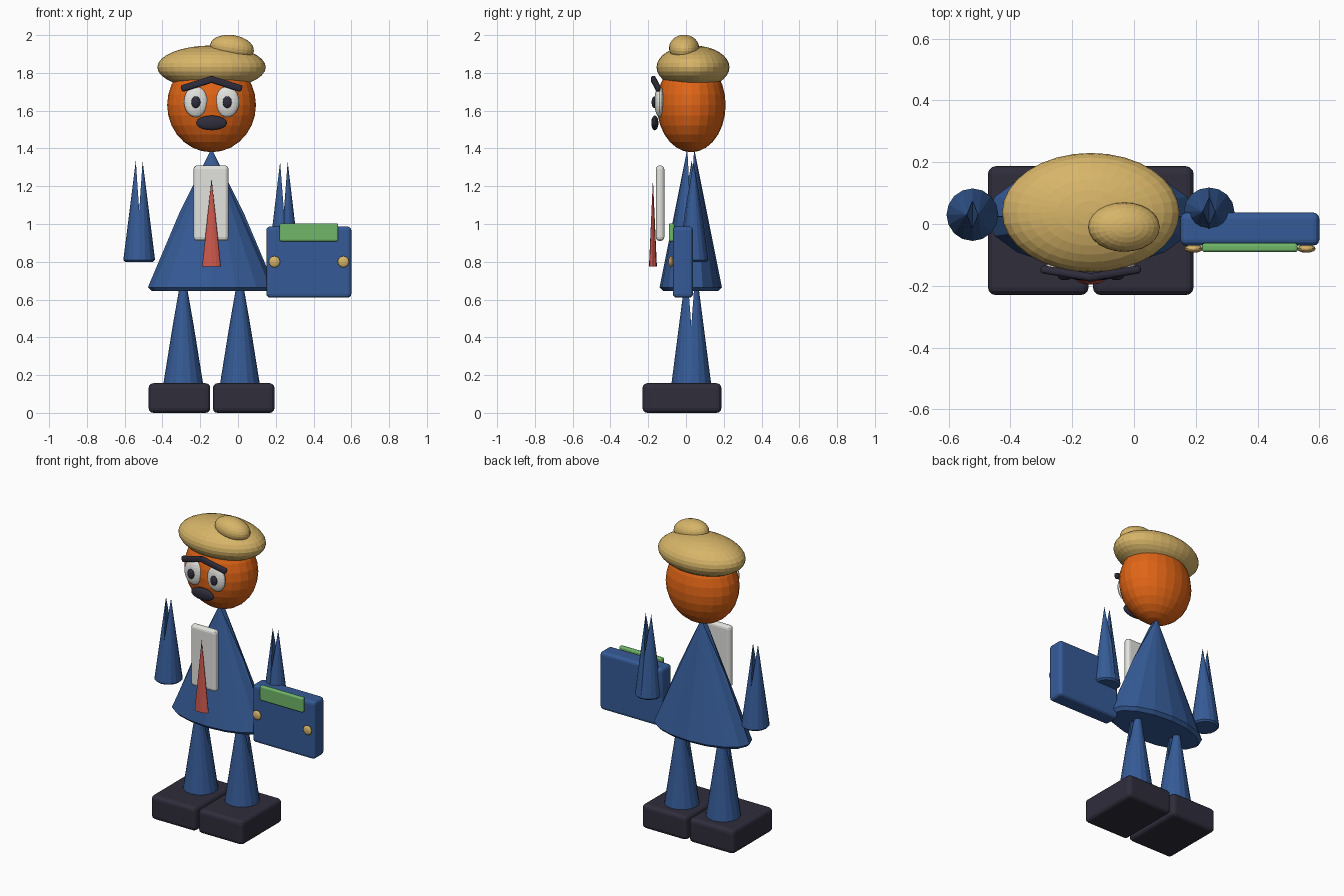
import bpy, bmesh, math
from mathutils import Vector, Matrix

if "Cube" in bpy.data.objects:
    bpy.data.objects.remove(bpy.data.objects["Cube"])


def mat(name, rgb):
    m = bpy.data.materials.new(name)
    m.diffuse_color = (*rgb, 1)
    m.use_nodes = True
    m.node_tree.nodes["Principled BSDF"].inputs["Base Color"].default_value = m.diffuse_color
    return m


BLUE = mat("suit blue", (0.036, 0.105, 0.31))
ORANGE = mat("skin orange", (0.75, 0.13, 0.008))
TAN = mat("straw tan", (0.68, 0.46, 0.14))
DARK = mat("charcoal", (0.028, 0.026, 0.044))
WHITE = mat("off white", (0.76, 0.76, 0.73))
RED = mat("tie red", (0.62, 0.10, 0.075))
GREEN = mat("label green", (0.16, 0.47, 0.14))
CX = -0.14  # centre line of the figure


def finish(bm, name, material):
    bmesh.ops.recalc_face_normals(bm, faces=bm.faces)
    me = bpy.data.meshes.new(name)
    bm.to_mesh(me)
    bm.free()
    me.materials.append(material)
    ob = bpy.data.objects.new(name, me)
    bpy.context.collection.objects.link(ob)
    return ob


def box(name, lo, hi, material, bevel=0.02):
    lo, hi = Vector(lo), Vector(hi)
    bm = bmesh.new()
    bmesh.ops.create_cube(bm, size=1, matrix=Matrix.Translation((lo + hi) / 2)
                          @ Matrix.Diagonal((*(hi - lo), 1)))
    bmesh.ops.bevel(bm, geom=bm.edges[:], offset=bevel, segments=3,
                    profile=0.5, affect='EDGES')
    return finish(bm, name, material)


def ball(name, centre, radii, material, segs=24, rings=14, tilt=0):
    bm = bmesh.new()
    bmesh.ops.create_uvsphere(bm, u_segments=segs, v_segments=rings, radius=1,
                              matrix=Matrix.Translation(centre)
                              @ Matrix.Rotation(tilt, 4, 'Y')
                              @ Matrix.Diagonal((*radii, 1)))
    return finish(bm, name, material)


def split_cone(name, centre, rx, ry, z0, z1, notch_z, notch_r, gap, along,
               rim=0.01, n=16):
    """Cone whose tip is split in two along 'x' or 'y' by a V notch."""
    bm = bmesh.new()
    cx, cy = centre
    turn = 0 if along == 'x' else math.pi / 2
    ux, uy = round(math.cos(turn)), round(math.sin(turn))

    def ring(z, inset):
        return [bm.verts.new((cx + (rx - inset) * math.cos(turn + math.tau * i / n),
                              cy + (ry - inset) * math.sin(turn + math.tau * i / n), z))
                for i in range(n)]
    base, low = ring(z0, rim), ring(z0 + rim, 0)
    bm.faces.new(base)
    tips = [bm.verts.new((cx + s * gap * ux, cy + s * gap * uy, z1)) for s in (1, -1)]
    notch = [bm.verts.new((cx - s * notch_r * uy, cy + s * notch_r * ux, notch_z))
             for s in (1, -1)]
    q = n // 4
    for i in range(n):
        j = (i + 1) % n
        bm.faces.new((base[i], base[j], low[j], low[i]))
        tip = tips[1] if q <= i < 3 * q else tips[0]
        bm.faces.new((low[i], low[j], tip))
    # notch sides and inner walls
    bm.faces.new((low[q], notch[0], tips[0]))
    bm.faces.new((low[q], tips[1], notch[0]))
    bm.faces.new((low[3 * q], notch[1], tips[1]))
    bm.faces.new((low[3 * q], tips[0], notch[1]))
    for t in tips:
        bm.faces.new((t, notch[0], notch[1]))
    return finish(bm, name, BLUE)


# Coat, with its narrow tip under the head
split_cone("coat", (CX, 0.025), 0.337, 0.165, 0.645, 1.40, 1.06, 0.17, 0.018, 'y', 0.02)

# Hands
split_cone("left_hand", (-0.523, 0.03), 0.084, 0.085, 0.80, 1.335, 1.07, 0.045, 0.018, 'x')
split_cone("right_hand", (0.243, 0.04), 0.082, 0.078, 0.80, 1.33, 1.07, 0.045, 0.02, 'x')

# Legs and shoes
for side, s in (("left", -1), ("right", 1)):
    split_cone(side + "_leg", (CX + s * 0.15, 0.028), 0.105, 0.105,
               0.145, 0.78, 0.46, 0.056, 0.024, 'y')
    x = CX + s * 0.17
    box(side + "_shoe", (x - 0.163, -0.23, 0), (x + 0.163, 0.187, 0.157), DARK, 0.025)

# Shirt front and tie
box("shirt_front", (-0.235, -0.16, 0.91), (-0.05, -0.115, 1.31), WHITE)
bm = bmesh.new()
bmesh.ops.create_cone(bm, cap_ends=True, segments=12, radius1=1, radius2=0.01, depth=0.46,
                      matrix=Matrix.Translation((CX, -0.175, 1.005))
                      @ Matrix.Diagonal((0.05, 0.021, 1, 1)))
finish(bm, "tie", RED)

# Head and soft hat
ball("head", (CX, 0.028, 1.63), (0.235, 0.182, 0.25), ORANGE)
ball("hat", (CX, 0.037, 1.83), (0.287, 0.193, 0.115), TAN, 32, 16)
ball("hat_puff", (-0.032, -0.01, 1.932), (0.117, 0.08, 0.068), TAN, 24, 14, 0.15)

# Face
for side, s in (("left", -1), ("right", 1)):
    ex = CX + s * 0.083
    ball(side + "_eye", (ex, -0.14, 1.647), (0.063, 0.027, 0.082), WHITE, 20, 12)
    ball(side + "_pupil", (ex, -0.168, 1.645), (0.024, 0.014, 0.031), DARK, 16, 10)
    a = Vector((CX + s * 0.155, -0.147, 1.717))
    b = Vector((CX - s * 0.008, -0.174, 1.768))
    brow = box(side + "_brow", (-0.092, -0.013, -0.018), (0.092, 0.013, 0.018), DARK, 0.011)
    brow.location = (a + b) / 2
    d = b - a if s < 0 else a - b
    brow.rotation_euler = d.to_track_quat('X', 'Z').to_euler()
ball("mouth", (CX, -0.165, 1.535), (0.082, 0.019, 0.039), DARK, 20, 12)

# Carried case with label and studs
box("case", (0.15, -0.07, 0.61), (0.60, 0.037, 0.987), BLUE)
box("case_label", (0.22, -0.091, 0.908), (0.53, -0.062, 1.003), GREEN, 0.009)
for side, x in (("left", 0.193), ("right", 0.558)):
    ball(side + "_stud", (x, -0.08, 0.80), (0.03, 0.013, 0.03), TAN, 16, 10)
